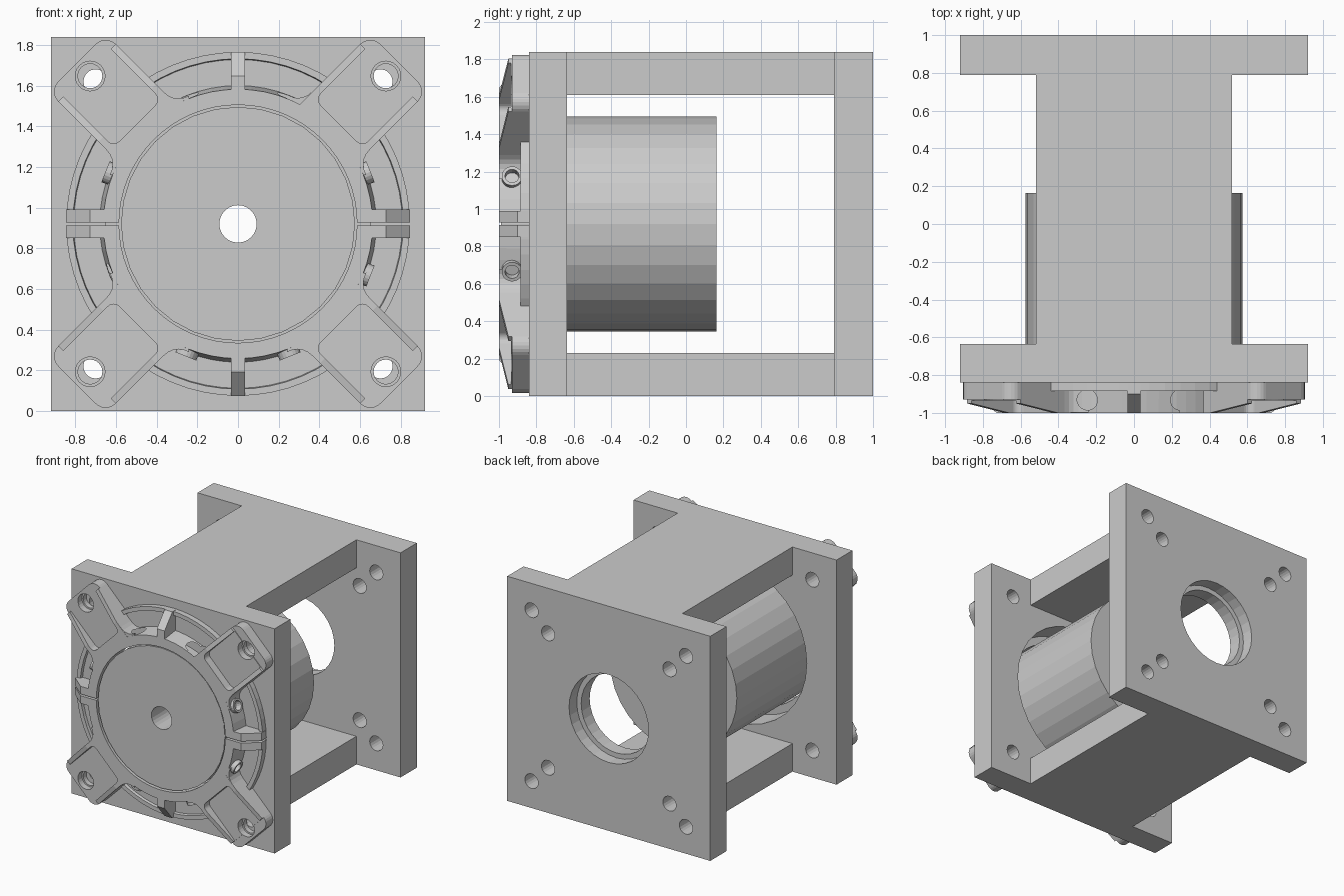
import bpy, bmesh
from math import cos, sin, pi, radians, sqrt
from mathutils import Matrix, Vector

if "Cube" in bpy.data.objects:
    bpy.data.objects.remove(bpy.data.objects["Cube"])

CZ = 0.92  # height of the main axis


def frame(deg=0):
    """Local x = radial, y = depth, z = tangent, turned about the main axis."""
    return Matrix.Translation((0, 0, CZ)) @ Matrix.Rotation(radians(deg), 4, 'Y')


def make(name, verts, faces, m):
    bm = bmesh.new()
    vs = [bm.verts.new(m @ Vector(v)) for v in verts]
    for f in faces:
        bm.faces.new([vs[i] for i in f])
    bmesh.ops.recalc_face_normals(bm, faces=bm.faces)
    me = bpy.data.meshes.new(name)
    bm.to_mesh(me)
    bm.free()
    ob = bpy.data.objects.new(name, me)
    bpy.context.collection.objects.link(ob)
    return ob


def prism(name, pts, a, b, axes='xzy', deg=0):
    """Extrude a polygon; axes says where (u, v, extrusion) go."""
    idx = ['xyz'.index(c) for c in axes]
    verts = []
    for w in (a, b):
        for u, v in pts:
            p = [0, 0, 0]
            p[idx[0]], p[idx[1]], p[idx[2]] = u, v, w
            verts.append(p)
    n = len(pts)
    faces = [list(range(n)), list(range(n, 2 * n))]
    faces += [[i, (i + 1) % n, n + (i + 1) % n, n + i] for i in range(n)]
    return make(name, verts, faces, frame(deg))


def circle(r, u=0, v=0, n=32):
    return [(u + r * cos(2 * pi * i / n), v + r * sin(2 * pi * i / n)) for i in range(n)]


def rect(u0, u1, v0, v1):
    return [(u0, v0), (u1, v0), (u1, v1), (u0, v1)]


def lathe(name, prof, n=64):
    verts = [(r * cos(2 * pi * i / n), y, r * sin(2 * pi * i / n)) for i in range(n) for r, y in prof]
    k = len(prof)
    faces = [[i * k + j, i * k + (j + 1) % k, (i + 1) % n * k + (j + 1) % k, (i + 1) % n * k + j]
             for i in range(n) for j in range(k)]
    return make(name, verts, faces, frame())


def boolean(ob, other, op='DIFFERENCE'):
    mod = ob.modifiers.new('bool', 'BOOLEAN')
    mod.operation, mod.solver, mod.object = op, 'EXACT', other
    bpy.context.view_layer.objects.active = ob
    bpy.ops.object.modifier_apply(modifier=mod.name)
    bpy.data.objects.remove(other)


def rounded(u0, u1, v, r, both=True, n=6):
    """Rectangle symmetric in v with rounded corners at the u1 end."""
    s = 1 if u1 > u0 else -1
    arc = [(u1 - s * r + s * r * cos(a), v - r + r * sin(a)) for a in [pi / 2 * i / n for i in range(n + 1)]]
    return [(u0, -v)] + [(p, -q) for p, q in reversed(arc)] + arc + [(u0, v)]


# mounting frame: H-shaped block, opened through the sides
half = [(0.92, -0.84), (0.92, -0.635), (0.52, -0.635), (0.52, 0.79), (0.92, 0.79), (0.92, 1)]
bracket = prism('mounting_frame', half + [(-x, y) for x, y in reversed(half)], -0.92, 0.92, 'xyz')
boolean(bracket, prism('cut', rect(-1, 1, -0.69, 0.69), -0.635, 0.79))
boolean(bracket, prism('cut', circle(0.65), -0.9, -0.5))
boolean(bracket, prism('cut', circle(0.32), 0.7, 1.1))
boolean(bracket, prism('cut', circle(0.36), 0.9, 1.1))
for sx in (-1, 1):
    for sz in (-1, 1):
        boolean(bracket, prism('cut', circle(0.06, sx * 0.70, sz * 0.70, 20), -0.9, 1.1))
        boolean(bracket, prism('cut', circle(0.06, sx * 0.55, sz * 0.55, 20), 0.7, 1.1))

# inner barrel with a centre bore
barrel = prism('barrel', circle(0.575), -0.99, 0.163)
boolean(barrel, prism('cut', circle(0.092, n=24), -1.1, 0.3))

# clamp flange: hub, shallow pocket and outer rim
clamp = lathe('clamp_flange', [(0.585, -0.84), (0.585, -1), (0.662, -1), (0.68, -0.862), (0.808, -0.862),
                               (0.812, -0.885), (0.845, -0.885), (0.845, -0.84)])

# four diagonal arms with side ridges
for k in range(4):
    deg = 45 + 90 * k
    W = 0.2
    boolean(clamp, prism('arm', rounded(0.62, 1.12, W, 0.07), -0.93, -0.84, deg=deg), 'UNION')
    ridge = [(0.61, -0.85), (0.61, -1), (0.77, -1), (1.05, -0.95), (1.05, -0.85)]
    boolean(clamp, prism('ridge', ridge, -W, W, 'xyz', deg), 'UNION')
    # fillets where the arm meets the hub
    d = sqrt(0.67 ** 2 - W ** 2)
    for s in (-1, 1):
        p = Vector((d, W))
        a = p + Vector((0.08, 0))
        b = p + Vector((-W, d)).normalized() * 0.08
        curve = [a * (1 - t) ** 2 + p * 2 * t * (1 - t) + b * t * t for t in [i / 5 for i in range(6)]]
        pts = [(u, s * v) for u, v in curve + [Vector((d - 0.05, W + 0.04)), Vector((d, W - 0.03))]]
        boolean(clamp, prism('fillet', pts, -0.999, -0.85, deg=deg), 'UNION')

# four ribs, the side pair wider
for k in range(4):
    w = 0.07 if k % 2 == 0 else 0.035
    rib = [(0.61, -0.845), (0.61, -1), (0.727, -1), (0.845, -0.9), (0.845, -0.845)]
    boolean(clamp, prism('rib', rib, -w, w, 'xyz', 90 * k), 'UNION')
    # radial screw bosses
    for s in (-1, 1):
        deg = 90 * k + s * 21.5
        boolean(clamp, prism('boss', circle(0.055, -0.93, 0, 20), 0.62, 0.70, 'yzx', deg), 'UNION')
        boolean(clamp, prism('cut', circle(0.038, -0.93, 0, 16), 0.65, 0.75, 'yzx', deg))

# arm recesses and counterbored bolt holes
for k in range(4):
    deg = 45 + 90 * k
    boolean(clamp, prism('cut', rounded(1.3, 0.70, 0.165, 0.04), -1.1, -0.935, deg=deg))
    boolean(clamp, prism('cut', circle(0.073, 1.028, 0, 24), -1.1, -0.88, deg=deg))
    boolean(clamp, prism('cut', circle(0.06, 1.028, 0, 24), -1.1, -0.7, deg=deg))

# split line between the clamp halves
boolean(clamp, prism('cut', rect(-1, 1, -0.007, 0.007), -1.1, -0.8))
